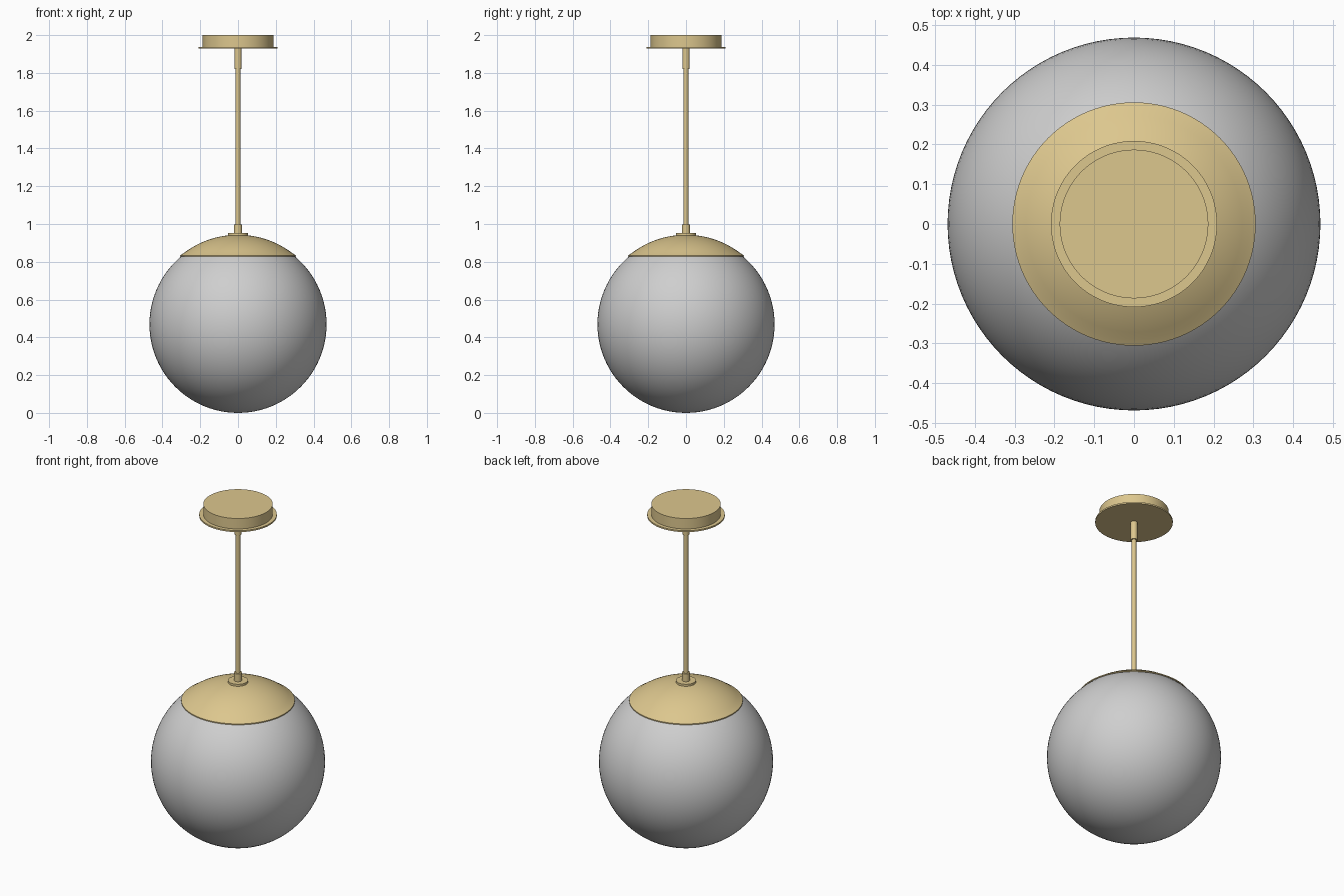
import bpy, bmesh, math

if "Cube" in bpy.data.objects:
    bpy.data.objects.remove(bpy.data.objects["Cube"])

SEG = 96


def material(name, rgb):
    m = bpy.data.materials.new(name)
    m.diffuse_color = (*rgb, 1)
    m.use_nodes = True
    m.node_tree.nodes["Principled BSDF"].inputs["Base Color"].default_value = m.diffuse_color
    return m


brass = material("brass", (0.72, 0.57, 0.27))
glass = material("grey_glass", (0.62, 0.62, 0.62))


def lathe(name, profile, mat, seg=SEG, angle=30):
    """Revolve (radius, z) points, listed bottom to top, around z."""
    bm = bmesh.new()
    rings = []
    for r, z in profile:
        if r < 1e-6:
            rings.append([bm.verts.new((0, 0, z))])
        else:
            rings.append([bm.verts.new((r * math.cos(2 * math.pi * i / seg),
                                        r * math.sin(2 * math.pi * i / seg), z))
                          for i in range(seg)])
    for a, b in zip(rings, rings[1:]):
        for i in range(seg):
            j = (i + 1) % seg
            if len(a) == 1:
                bm.faces.new((a[0], b[j], b[i]))
            elif len(b) == 1:
                bm.faces.new((a[i], a[j], b[0]))
            else:
                bm.faces.new((a[i], a[j], b[j], b[i]))
    bmesh.ops.recalc_face_normals(bm, faces=bm.faces)
    me = bpy.data.meshes.new(name)
    bm.to_mesh(me)
    bm.free()
    me.materials.append(mat)
    ob = bpy.data.objects.new(name, me)
    bpy.context.collection.objects.link(ob)
    bpy.ops.object.select_all(action='DESELECT')
    ob.select_set(True)
    bpy.context.view_layer.objects.active = ob
    bpy.ops.object.shade_smooth_by_angle(angle=math.radians(angle))
    return ob


def cylinder(name, r, z0, z1, seg=48):
    return lathe(name, [(0, z0), (r, z0), (r, z1), (0, z1)], brass, seg)


# Globe shade
R = 0.469
globe = [(R * math.sin(math.pi * i / 48), R - R * math.cos(math.pi * i / 48))
         for i in range(49)]
lathe("globe_shade", globe, glass)

# Domed cap hugging the top of the globe, with a thin straight rim
RC = 0.474
half = math.asin(0.305 / RC)
dome = [(RC * math.sin(half * (1 - i / 16)), R + RC * math.cos(half * (1 - i / 16)))
        for i in range(17)]
lathe("globe_cap", [(0.296, 0.828), (0.306, 0.828), (0.306, 0.834)] + dome[1:], brass)

# Stem with its collar and end sleeves
cylinder("stem_collar", 0.054, 0.936, 0.952)
cylinder("lower_sleeve", 0.022, 0.95, 0.998)
cylinder("stem_rod", 0.0125, 0.99, 1.83)
cylinder("upper_sleeve", 0.019, 1.82, 1.932)

# Ceiling canopy: wide thin plate below a drum
cylinder("canopy_plate", 0.209, 1.929, 1.938, SEG)
cylinder("canopy_drum", 0.187, 1.938, 2.0, SEG)
